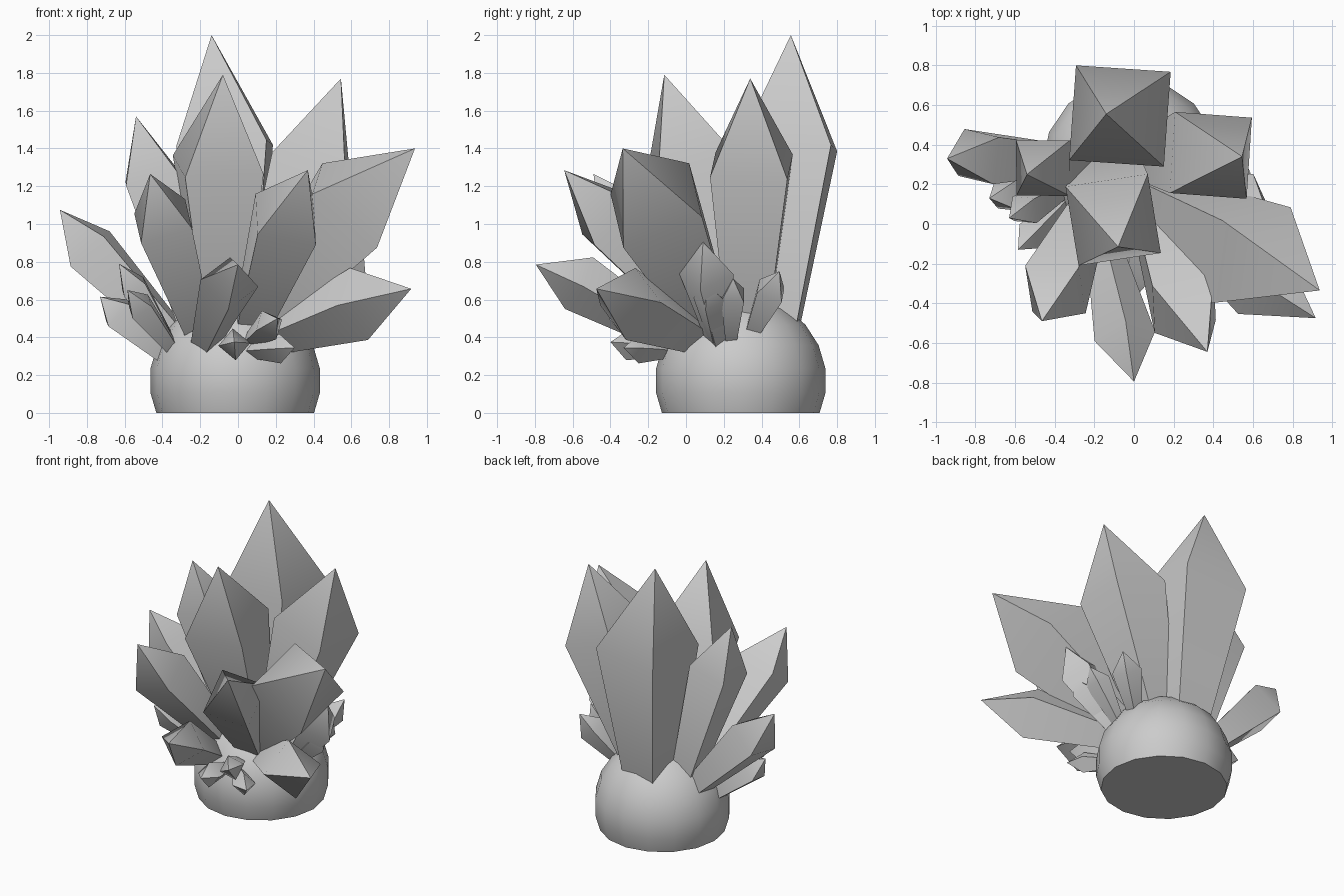
import bpy, bmesh
from math import radians
from mathutils import Vector, Matrix


def finish(bm, name, smooth):
    bmesh.ops.recalc_face_normals(bm, faces=bm.faces)
    mesh = bpy.data.meshes.new(name)
    bm.to_mesh(mesh)
    bm.free()
    obj = bpy.data.objects.new(name, mesh)
    bpy.context.collection.objects.link(obj)
    bpy.context.view_layer.objects.active = obj
    obj.select_set(True)
    bpy.ops.object.shade_smooth_by_angle(angle=radians(smooth))
    obj.select_set(False)
    return obj


def crystal(name, base, tip, t, half, roll, shift=(0, 0, 0), taper=0.55):
    """Four-sided shard: narrow root, wide shoulder at fraction t, pointed tip."""
    base, tip = Vector(base), Vector(tip)
    axis = tip - base
    rot = Vector((0, 0, 1)).rotation_difference(axis).to_matrix() @ Matrix.Rotation(radians(roll), 3, 'Z')
    bm = bmesh.new()
    root_half = half * taper - (half * (1 - taper)) * 0.1 / t
    rings = []
    for s, h, d in ((-0.1, root_half, (0, 0, 0)), (t, half, shift)):
        centre = base + axis * s + Vector(d)
        rings.append([bm.verts.new(centre + rot @ Vector((sx * h, sy * h, 0)))
                      for sx, sy in ((-1, -1), (1, -1), (1, 1), (-1, 1))])
    point = bm.verts.new(tip)
    low, high = rings
    bm.faces.new(low[::-1])
    for i in range(4):
        j = (i + 1) % 4
        bm.faces.new((low[i], low[j], high[j], high[i]))
        bm.faces.new((high[i], high[j], point))
    return finish(bm, name, 60)


# Rounded rock base, cut flat at the ground
bm = bmesh.new()
bmesh.ops.create_uvsphere(bm, u_segments=16, v_segments=11, radius=0.453,
                          matrix=Matrix.Translation((-0.015, 0.29, 0.17)))
bmesh.ops.bisect_plane(bm, geom=bm.verts[:] + bm.edges[:] + bm.faces[:],
                       plane_co=(0, 0, 0), plane_no=(0, 0, -1), clear_outer=True)
bmesh.ops.holes_fill(bm, edges=[e for e in bm.edges if e.is_boundary])
finish(bm, "rock_base", 40)

# Large crystals: root, tip, shoulder fraction, half width, roll, shoulder shift
large = [
    ((-0.04, 0.465, 0.5), (-0.14, 0.555, 2.0), 0.61, 0.24, -4, (0.03, 0.025, 0)),
    ((-0.08, 0.25, 0.55), (-0.08, -0.115, 1.79), 0.60, 0.21, 9, (-0.025, -0.01, 0.02)),
    ((0.12, 0.33, 0.52), (0.545, 0.34, 1.77), 0.63, 0.205, -4, (0, 0.01, 0)),
    ((-0.25, 0.33, 0.5), (-0.54, 0.25, 1.57), 0.72, 0.14, 0, (0, 0.01, -0.02)),
    ((-0.22, 0.08, 0.48), (-0.465, -0.49, 1.265), 0.72, 0.14, 3, (0, 0, -0.03)),
    ((0.08, 0.05, 0.5), (0.37, -0.645, 1.285), 0.63, 0.16, 8, (-0.01, -0.01, 0.03)),
    ((0.15, 0.1, 0.55), (0.937, -0.335, 1.4), 0.58, 0.225, 1, (-0.015, -0.005, 0.055)),
    ((0.23, 0.03, 0.42), (0.917, -0.475, 0.657), 0.62, 0.14, 11, (-0.015, -0.01, 0.01)),
    ((-0.16, -0.08, 0.4), (0.0, -0.795, 0.785), 0.68, 0.11, -40, (0.005, 0, 0.025)),
    ((-0.35, 0.33, 0.42), (-0.943, 0.33, 1.075), 0.73, 0.12, -10, (0, 0.01, -0.03)),
]
for i, c in enumerate(large):
    crystal(f"large_crystal_{i + 1}", *c)

# Small crystals around the rim of the rock
small = [
    ((-0.42, 0.2, 0.33), (-0.73, 0.13, 0.615), 0.7, 0.08, 0),
    ((-0.37, 0.17, 0.38), (-0.63, 0.03, 0.79), 0.7, 0.065, 0),
    ((-0.36, 0.1, 0.36), (-0.585, -0.13, 0.65), 0.7, 0.06, 0),
    ((0.33, 0.17, 0.42), (0.66, 0.09, 0.905), 0.65, 0.105, 30, (0.02, -0.01, 0)),
    ((0.37, 0.15, 0.42), (0.63, 0.11, 0.68), 0.7, 0.06, 30),
    ((0.36, 0.24, 0.42), (0.59, 0.25, 0.71), 0.7, 0.06, 0),
    ((0.3, 0.36, 0.45), (0.51, 0.495, 0.75), 0.65, 0.07, 0),
    ((-0.02, -0.13, 0.34), (-0.02, -0.4, 0.375), 0.65, 0.06, -40),
    ((0.08, -0.11, 0.4), (0.21, -0.41, 0.5), 0.65, 0.06, 0),
    ((0.08, -0.1, 0.33), (0.3, -0.33, 0.345), 0.65, 0.055, 0),
]
for i, c in enumerate(small):
    crystal(f"small_crystal_{i + 1}", *c)
